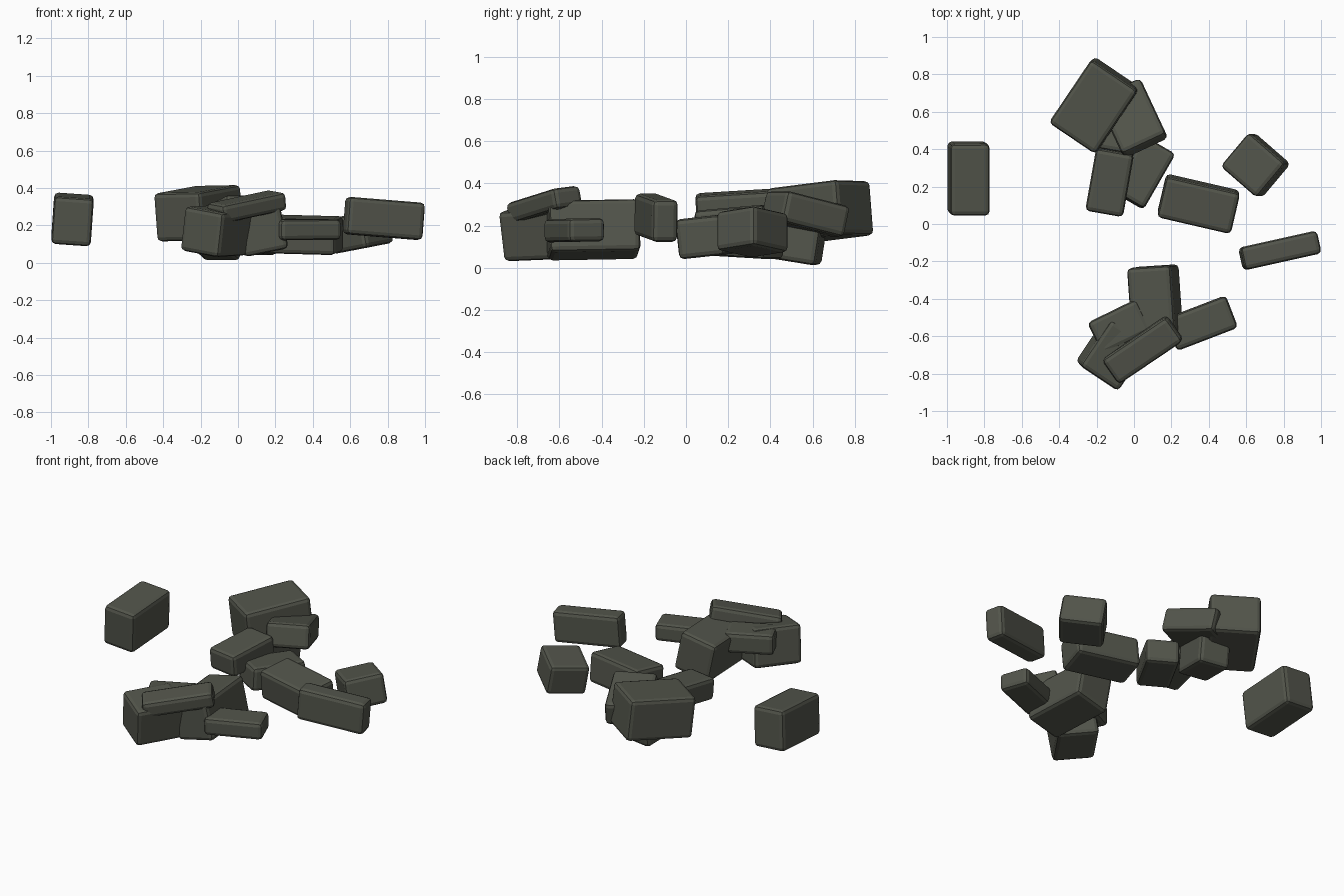
import bpy, bmesh, math
from mathutils import Matrix, Vector

if "Cube" in bpy.data.objects:
    bpy.data.objects.remove(bpy.data.objects["Cube"])

stone = bpy.data.materials.new("dark_olive_stone")
stone.diffuse_color = (0.085, 0.09, 0.07, 1)
stone.use_nodes = True
stone.node_tree.nodes["Principled BSDF"].inputs["Base Color"].default_value = stone.diffuse_color


def block(name, centre, size, yaw, pitch=0, roll=0, bevel=0.024):
    """Chamfered box; its long axis points along yaw, raised by pitch, rolled about itself."""
    bm = bmesh.new()
    bmesh.ops.create_cube(bm, size=1)
    bmesh.ops.scale(bm, vec=Vector(size), verts=bm.verts)
    bmesh.ops.bevel(bm, geom=bm.edges[:], offset=bevel, segments=2,
                    profile=0.5, affect='EDGES')
    mesh = bpy.data.meshes.new(name)
    bm.to_mesh(mesh)
    bm.free()
    mesh.materials.append(stone)
    ob = bpy.data.objects.new(name, mesh)
    bpy.context.collection.objects.link(ob)
    ob.matrix_world = (Matrix.Translation(centre)
                       @ Matrix.Rotation(math.radians(yaw), 4, 'Z')
                       @ Matrix.Rotation(math.radians(-pitch), 4, 'Y')
                       @ Matrix.Rotation(math.radians(roll), 4, 'X'))


# lone block on the left
block("left_block", (-0.885, 0.243, 0.232), (0.385, 0.212, 0.255), 90, 3.5, 4)

# rear pile
block("rear_large_block", (-0.21, 0.635, 0.265), (0.41, 0.30, 0.26), 56, 6, -1)
block("rear_slanted_block", (-0.01, 0.565, 0.255), (0.34, 0.26, 0.15), -65, 13, 0)
block("rear_buried_block", (-0.105, 0.51, 0.125), (0.27, 0.20, 0.19), 80, -9, 0)
block("rear_front_block", (-0.13, 0.225, 0.215), (0.34, 0.205, 0.14), 80, 5, 0)
block("rear_low_block", (0.05, 0.275, 0.125), (0.34, 0.20, 0.15), 60, -3, 0)

# blocks on the right
block("middle_block", (0.345, 0.108, 0.15), (0.405, 0.225, 0.19), -13, -1.5, 6)
block("right_cube_block", (0.65, 0.315, 0.17), (0.24, 0.26, 0.19), 50, 7, -8.4)
block("right_long_block", (0.78, -0.142, 0.237), (0.42, 0.125, 0.20), 12.5, -4.5, 0)

# front pile
block("front_large_block", (0.115, -0.44, 0.18), (0.43, 0.24, 0.25), 94, 1, -11.5)
block("front_back_slab", (-0.078, -0.55, 0.235), (0.29, 0.19, 0.13), 26, 0, 0)
block("front_corner_block", (-0.115, -0.69, 0.17), (0.30, 0.25, 0.24), 56, 2, 9)
block("front_top_slab", (0.047, -0.672, 0.30), (0.42, 0.16, 0.10), 34, 10, 6)
block("front_right_slab", (0.36, -0.53, 0.178), (0.35, 0.185, 0.11), 21, 0.5, 1)
